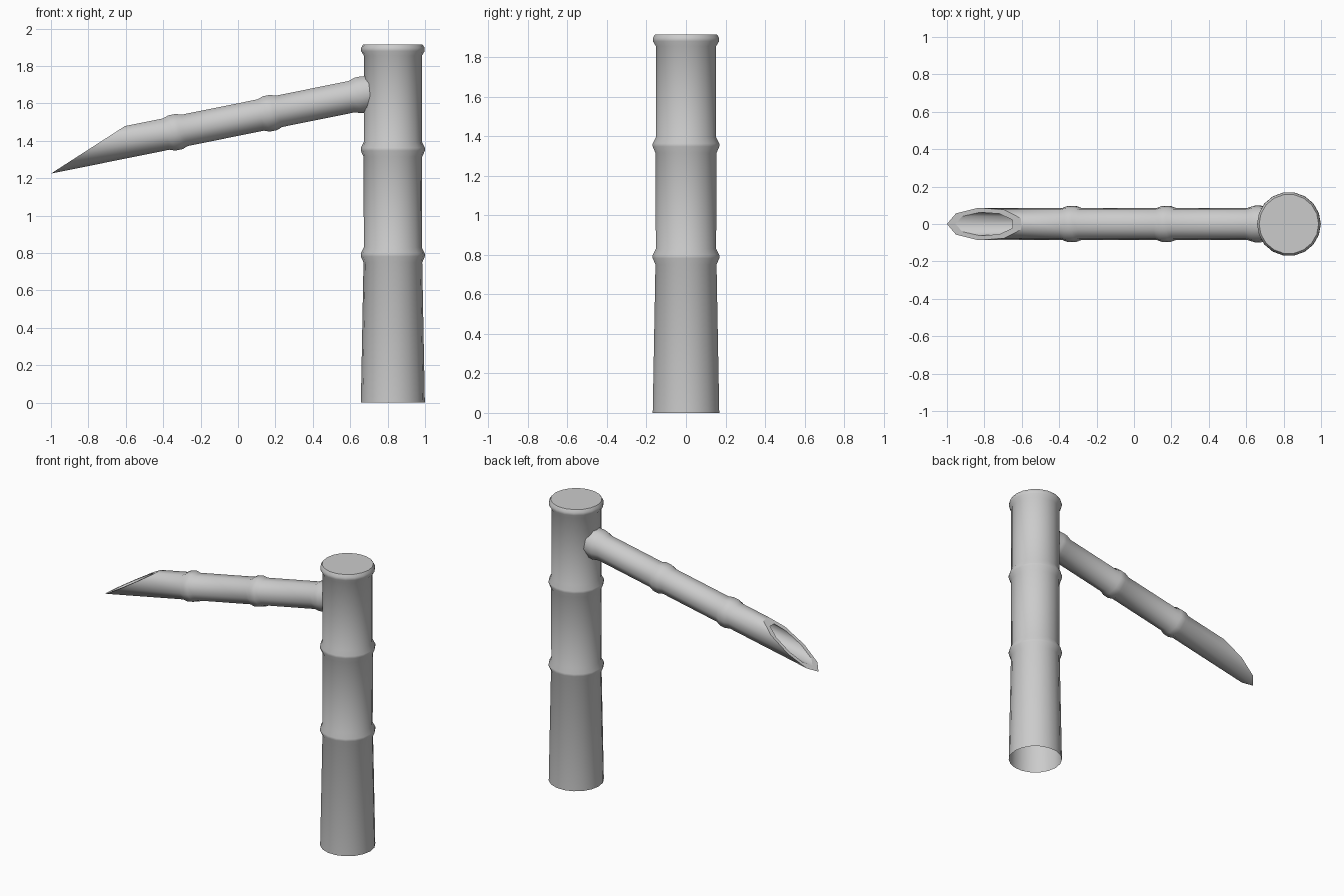
import bpy, bmesh, math
from mathutils import Vector

if "Cube" in bpy.data.objects:
    bpy.data.objects.remove(bpy.data.objects["Cube"])


def finish(bm, name):
    bmesh.ops.recalc_face_normals(bm, faces=bm.faces)
    mesh = bpy.data.meshes.new(name)
    bm.to_mesh(mesh)
    bm.free()
    obj = bpy.data.objects.new(name, mesh)
    bpy.context.collection.objects.link(obj)
    return obj


def bridge(bm, a, b, smooth=True):
    for i in range(len(a)):
        j = (i + 1) % len(a)
        bm.faces.new((a[i], a[j], b[j], b[i])).smooth = smooth


# Upright post: bamboo profile (radius, z), open below, flat lid on top
POST_X, SIDES = 0.828, 18
profile = [(0.171, 0.0), (0.157, 0.74)]
for z in (0.79, 1.355):
    profile += [(0.157, z - 0.04), (0.171, z - 0.008), (0.171, z + 0.008), (0.155, z + 0.04)]
profile.pop(1)
profile += [(0.155, 1.855), (0.17, 1.88), (0.17, 1.897), (0.159, 1.915)]

bm = bmesh.new()
rings = []
for r, z in profile:
    rings.append([bm.verts.new((POST_X + r * math.cos(2 * math.pi * i / SIDES),
                                r * math.sin(2 * math.pi * i / SIDES), z))
                  for i in range(SIDES)])
for a, b in zip(rings, rings[1:]):
    bridge(bm, a, b)
bm.faces.new(rings[-1]).smooth = False
finish(bm, "post")

# Tilted spout: nine-sided tube along axis u, slant cut at the tip
N, R, TILT = 9, 0.088, math.radians(11.4)
u = Vector((math.cos(TILT), 0, math.sin(TILT)))
up = Vector((-math.sin(TILT), 0, math.cos(TILT)))
origin = Vector((-1, 0, 1.225)) + up * R
angles = [2 * math.pi * i / N for i in range(N)]
top_n = R * math.cos(math.pi / N)


def point(s, y, n):
    return origin + u * s + up * n + Vector((0, y, 0))


def cut_s(n):
    return 0.4376 * (n + R) / (top_n + R)


bm = bmesh.new()
rim = [(R * math.sin(a), -R * math.cos(a)) for a in angles]
mid = (top_n - R) / 2
hole = [(y * 0.72, mid + (n - mid) * 0.77) for y, n in rim]
outer = [bm.verts.new(point(cut_s(n), y, n)) for y, n in rim]
inner = [bm.verts.new(point(cut_s(n), y, n)) for y, n in hole]
deep = [bm.verts.new(point(0.62, y, n)) for y, n in hole]
bridge(bm, outer, inner, smooth=False)
bridge(bm, inner, deep)
bm.faces.new(deep).smooth = False

# Spout nodes and the flared end that enters the post
stations = []
for s in (0.696, 1.211):
    stations += [(s - 0.05, R), (s - 0.02, 0.099), (s + 0.02, 0.099), (s + 0.05, R)]
stations += [(1.655, R), (1.695, 0.1), (1.72, 0.1), (1.78, 0.094)]
prev = outer
for s, r in stations:
    ring = [bm.verts.new(point(s, r * math.sin(a), -r * math.cos(a))) for a in angles]
    bridge(bm, prev, ring)
    prev = ring
finish(bm, "spout")
